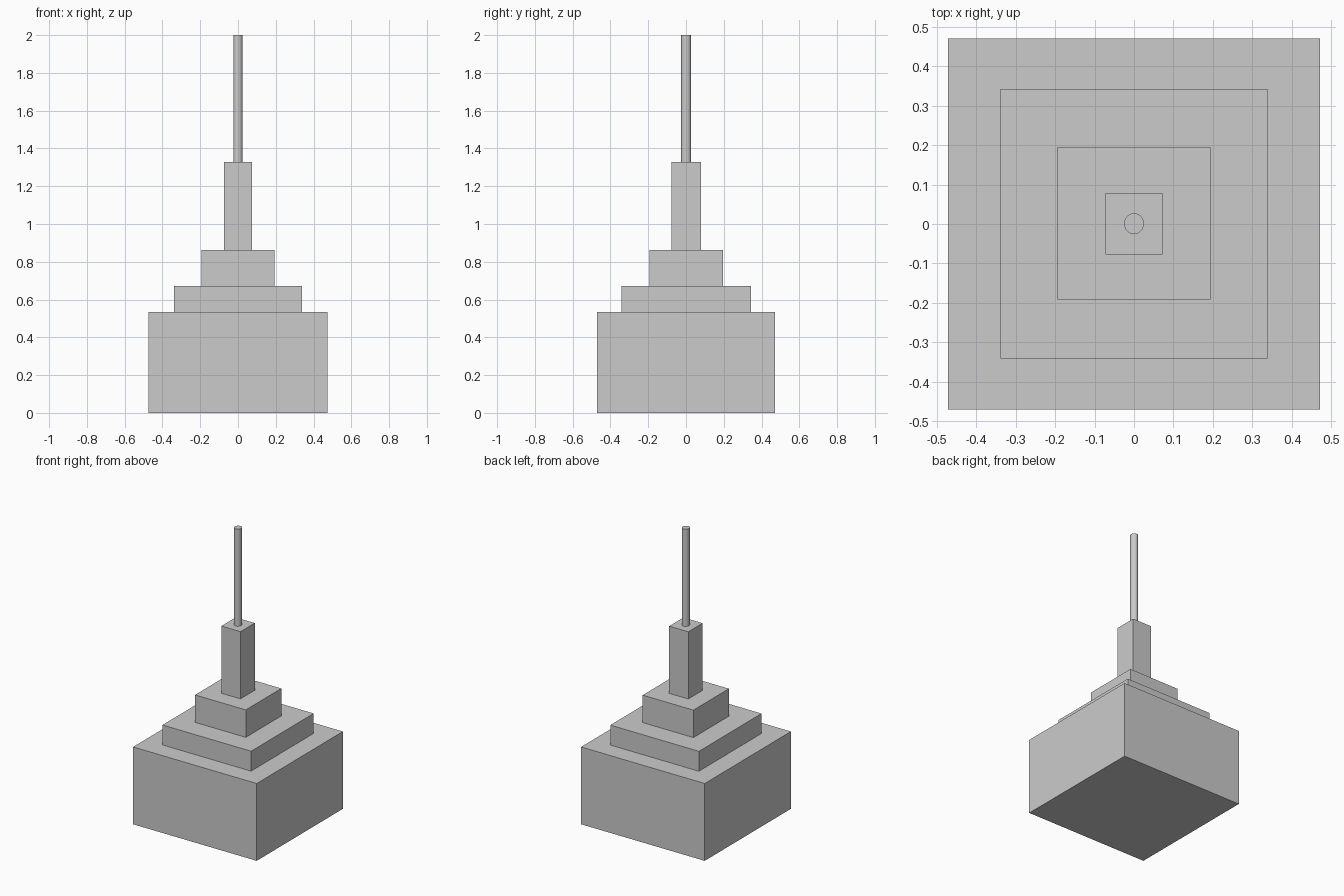
import bpy

default = bpy.data.objects.get("Cube")
if default:
    bpy.data.objects.remove(default, do_unlink=True)

# Single stone grey for the whole tower
grey = bpy.data.materials.new("stone_grey")
grey.use_nodes = True
colour = (0.6, 0.6, 0.6, 1)
grey.diffuse_color = colour
grey.node_tree.nodes["Principled BSDF"].inputs["Base Color"].default_value = colour


def finish(name):
    ob = bpy.context.object
    ob.name = name
    ob.data.name = name
    ob.data.materials.append(grey)
    return ob


def block(name, width, depth, bottom, top, y=0):
    bpy.ops.mesh.primitive_cube_add(size=1, location=(0, y, (bottom + top) / 2))
    ob = finish(name)
    ob.scale = (width, depth, top - bottom)
    bpy.ops.object.transform_apply(location=False, rotation=False, scale=True)


# Stepped blocks, stacked from the ground up
block("base_block", 0.946, 0.942, 0, 0.535)
block("lower_step", 0.678, 0.684, 0.535, 0.673, 0.001)
block("upper_step", 0.388, 0.388, 0.673, 0.863, 0.002)
block("tower_shaft", 0.146, 0.156, 0.863, 1.328, 0.001)

# Round mast on top
bpy.ops.mesh.primitive_cylinder_add(vertices=32, radius=0.025, depth=2 - 1.328,
                                    location=(0, 0.001, (2 + 1.328) / 2))
mast = finish("mast")
mast.scale.y = 1.06
bpy.ops.object.transform_apply(location=False, rotation=False, scale=True)
bpy.ops.object.shade_smooth_by_angle()
